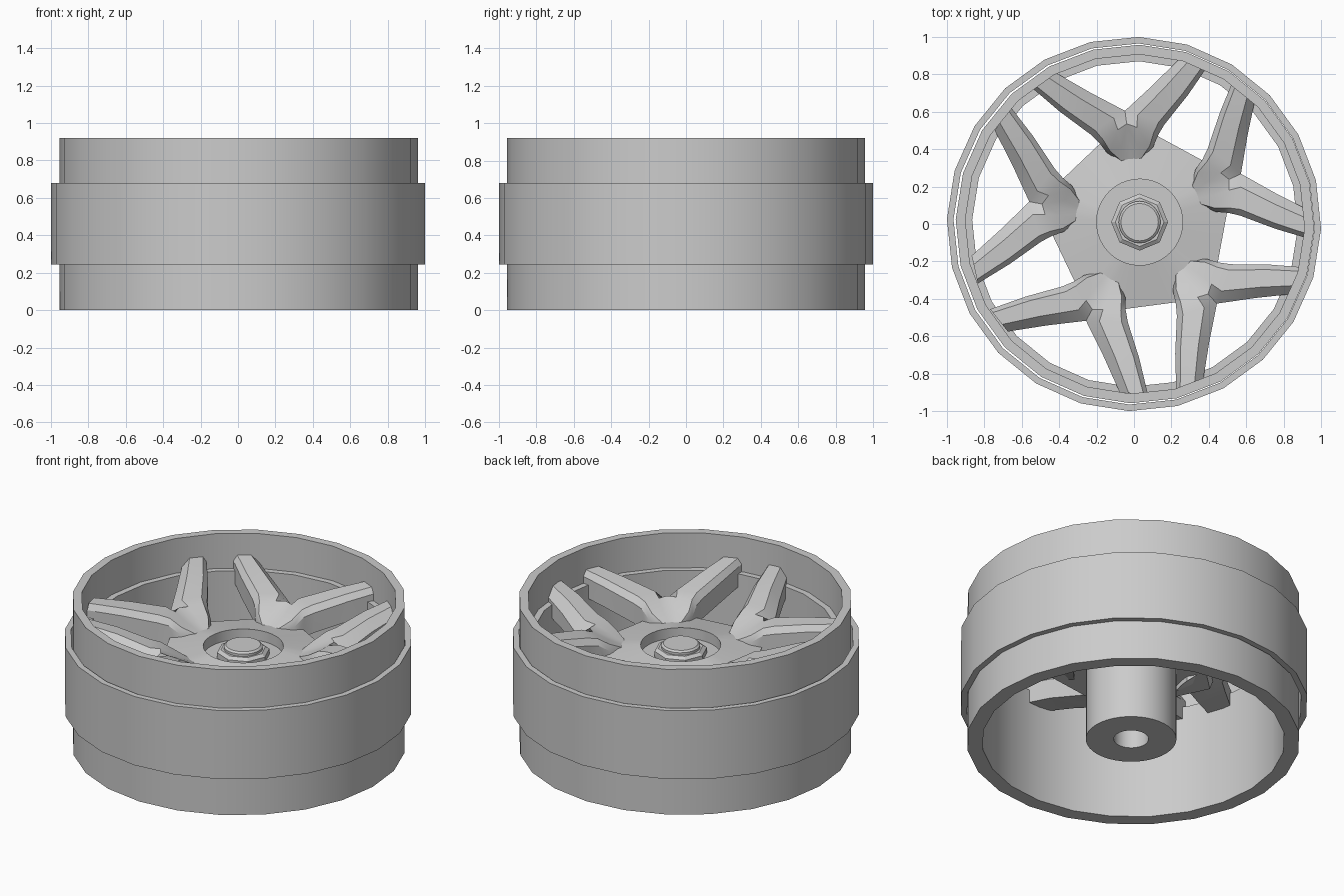
import bpy, bmesh
from math import sin, cos, pi, radians
from mathutils import Vector

cube = bpy.data.objects.get("Cube")
if cube:
    bpy.data.objects.remove(cube)

grey = bpy.data.materials.new("alloy grey")
grey.use_nodes = True
COLOR = (0.6, 0.6, 0.6, 1)
grey.diffuse_color = COLOR
grey.node_tree.nodes["Principled BSDF"].inputs["Base Color"].default_value = COLOR

HUB = Vector((0.03, 0.01, 0))
SPOKE_ANGLE = radians(97.5)


def finish(bm, name, location, turn, angle=32):
    bmesh.ops.remove_doubles(bm, verts=bm.verts, dist=0.0005)
    bmesh.ops.recalc_face_normals(bm, faces=bm.faces)
    mesh = bpy.data.meshes.new(name)
    bm.to_mesh(mesh)
    bm.free()
    mesh.materials.append(grey)
    obj = bpy.data.objects.new(name, mesh)
    obj.location = location
    obj.rotation_euler.z = turn
    bpy.context.collection.objects.link(obj)
    bpy.ops.object.select_all(action="DESELECT")
    obj.select_set(True)
    bpy.context.view_layer.objects.active = obj
    bpy.ops.object.shade_smooth_by_angle(angle=radians(angle))
    return obj


def lathe(name, profile, sides, location=(0, 0, 0), turn=0.0, closed=False, angle=32):
    """Revolve (radius, z) points; a third entry makes that ring a pentagon."""
    bm = bmesh.new()
    rings = []
    for r, z, *pentagon in profile:
        ring = []
        for i in range(sides):
            a = 2 * pi * i / sides
            k = r / cos(a % (2 * pi / 5) - pi / 5) if pentagon else r
            ring.append(bm.verts.new((k * cos(a), k * sin(a), z)))
        rings.append(ring)
    pairs = list(zip(rings, rings[1:]))
    if closed:
        pairs.append((rings[-1], rings[0]))
    for low, high in pairs:
        for i in range(sides):
            j = (i + 1) % sides
            bm.faces.new((low[i], low[j], high[j], high[i]))
    if not closed:
        bm.faces.new(rings[0])
        bm.faces.new(rings[-1])
    return finish(bm, name, location, turn, angle)


# Rim barrel with an inner ledge, and the wider band around it
TURN = radians(-1.5)
lathe("rim_barrel", [(0.958, 0), (0.958, 0.92), (0.907, 0.92), (0.907, 0.7),
                     (0.87, 0.7), (0.87, 0)], 24, (0.005, 0, 0), TURN, True)
lathe("outer_band", [(1.0, 0.245), (1.0, 0.68), (0.965, 0.68), (0.965, 0.245)],
      24, (0, 0, 0), TURN, True)

# Five-sided hub with a round recess on top and an axle post below
lathe("hub", [(0.1, 0.4), (0.1, 0), (0.26, 0), (0.26, 0.48), (0.42, 0.48, 5),
              (0.45, 0.585, 5), (0.23, 0.63), (0.23, 0.565)],
      40, HUB, SPOKE_ANGLE)

# Centre nut and its round cap
lathe("centre_nut", [(0.152, 0.56), (0.152, 0.6), (0.13, 0.615)], 8, HUB, pi / 2, angle=20)
lathe("nut_cap", [(0.112, 0.6), (0.112, 0.63), (0.1, 0.64)], 24, HUB)

# Forked spokes: stations along one arm (outer edge, inner edge, top z, inner drop)
STATIONS = [
    ((0.335, 0.06), (0.33, 0), 0.61, 0),
    ((0.39, 0.125), (0.43, 0), 0.65, 0),
    ((0.45, 0.16), (0.53, 0), 0.695, 0),
    ((0.5, 0.2), (0.6, 0), 0.71, 0.07),
    ((0.64, 0.345), (0.72, 0.17), 0.755, 0.06),
    ((0.79, 0.48), (0.85, 0.34), 0.785, 0.05),
]
DEPTH = 0.16


def arm(bm, side):
    rows = []
    for outer, inner, top, drop in STATIONS:
        a, b = Vector(outer), Vector(inner)
        section = [(0, -DEPTH), (0, -0.035), (0.15, 0), (0.68, 0), (1, -drop), (1, -DEPTH)]
        row = []
        for t, dz in section:
            p = a.lerp(b, t)
            row.append(bm.verts.new((p.x, p.y * side, top + dz)))
        rows.append(row)
    n = len(rows[0])
    for r0, r1 in zip(rows, rows[1:]):
        for i in range(n):
            j = (i + 1) % n
            quad = (r0[i], r0[j], r1[j], r1[i])
            # leave the shared centre plane open so both arms weld together
            if any(abs(v.co.y) > 0.001 for v in quad):
                bm.faces.new(quad)
    bm.faces.new(rows[0])
    bm.faces.new(rows[-1])


for k in range(5):
    bm = bmesh.new()
    arm(bm, 1)
    arm(bm, -1)
    finish(bm, f"forked_spoke_{k + 1}", HUB, SPOKE_ANGLE + k * 2 * pi / 5)
